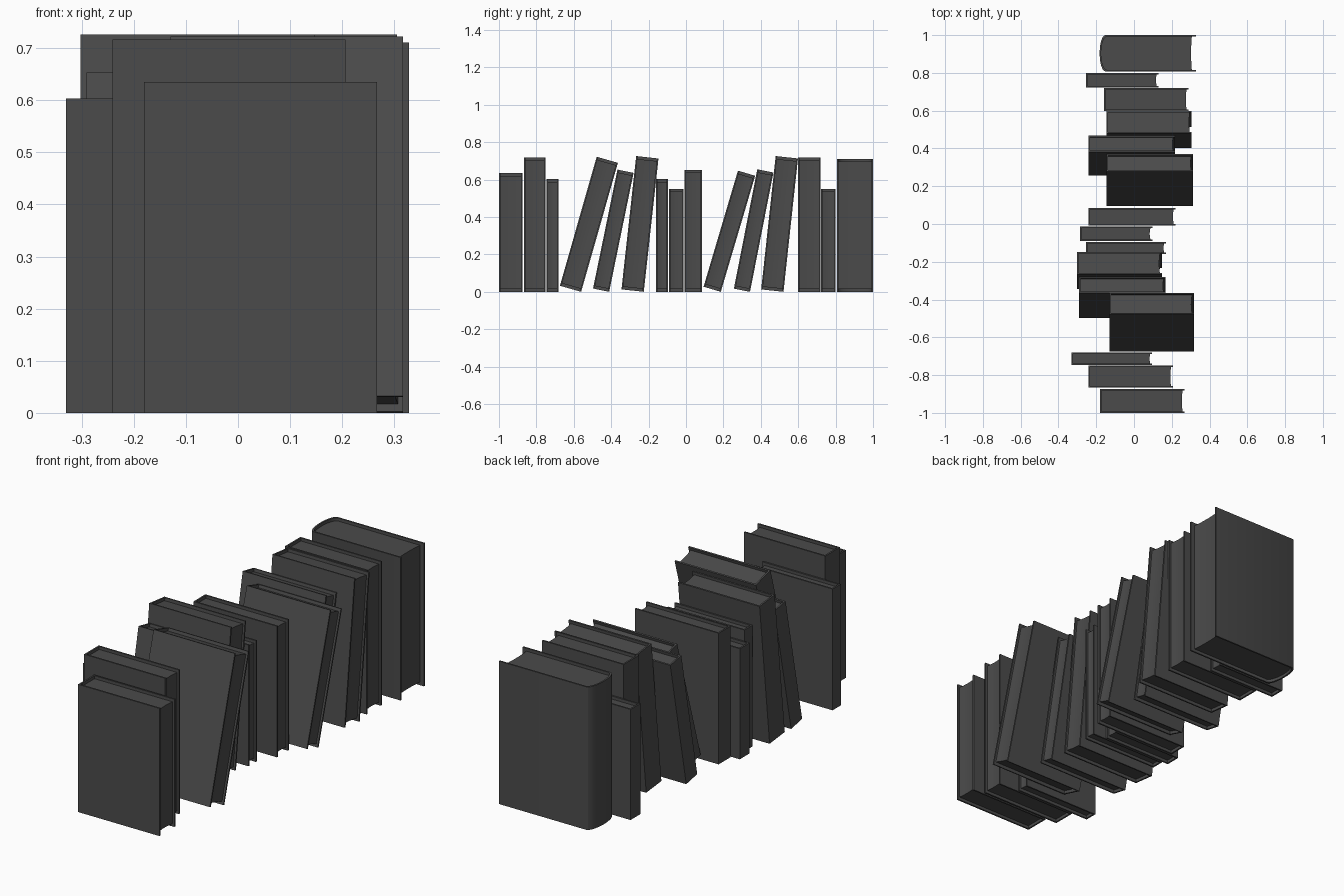
import bpy, math

if "Cube" in bpy.data.objects:
    bpy.data.objects.remove(bpy.data.objects["Cube"])

COVER = 0.008     # cover board thickness
RECESS = 0.015    # page block set back from the cover at top and bottom
N = 12            # spine curve segments

dark = bpy.data.materials.new("dark_grey")
dark.diffuse_color = (0.07, 0.07, 0.07, 1)
dark.use_nodes = True
dark.node_tree.nodes["Principled BSDF"].inputs["Base Color"].default_value = dark.diffuse_color


def prism(name, outline, z0, z1):
    n = len(outline)
    verts = [(x, y, z0) for x, y in outline] + [(x, y, z1) for x, y in outline]
    faces = [tuple(reversed(range(n))), tuple(range(n, 2 * n))]
    faces += [(i, (i + 1) % n, n + (i + 1) % n, n + i) for i in range(n)]
    mesh = bpy.data.meshes.new(name)
    mesh.from_pydata(verts, [], faces)
    mesh.materials.append(dark)
    ob = bpy.data.objects.new(name, mesh)
    bpy.context.collection.objects.link(ob)
    return ob


def spine(x, y0, y1, bulge):
    # flat spine, or half ellipse bulging towards -x, from y1 back to y0
    if not bulge:
        return [(x, y1), (x, y0)]
    mid, r = (y0 + y1) / 2, (y1 - y0) / 2
    return [(x + bulge * (1 - math.sin(math.pi * i / N)),
             mid + r * math.cos(math.pi * i / N)) for i in range(N + 1)]


def book(i, y, t, h, x0, x1, lean=0, bulge=0, inset=0.010):
    a = math.radians(lean)
    c = COVER
    # cover: U-shaped outline wrapping the spine
    outer = spine(x0, 0, t, bulge)
    inner = spine(x0 + c, c, t - c, bulge)
    cover = prism(f"book_cover_{i:02d}",
                  [(x1, t)] + outer + [(x1, 0), (x1, c)] + inner[::-1] + [(x1, t - c)],
                  0, h)
    # pages: block with slightly hollow fore-edge
    fore = [(x1 - inset - 0.004 * math.sin(math.pi * k / 6),
             c + (t - 2 * c) * k / 6) for k in range(7)]
    pages = prism(f"book_pages_{i:02d}", inner + fore, RECESS, h - RECESS)
    for ob in (cover, pages):
        ob.location = (0, y, t * math.sin(a))
        ob.rotation_euler = (-a, 0, 0)
        bpy.ops.object.select_all(action='DESELECT')
        ob.select_set(True)
        bpy.context.view_layer.objects.active = ob
        bpy.ops.object.shade_smooth_by_angle(angle=math.radians(30))


# y start, thickness, height, x spine, x fore-edge, lean angle
books = [
    (-1.000, 0.126, 0.635, -0.180, 0.267, 0),
    (-0.866, 0.116, 0.717, -0.241, 0.206, 0),
    (-0.746, 0.065, 0.603, -0.330, 0.096, 0),
    (-0.674, 0.118, 0.717, -0.130, 0.317, 15.9),
    (-0.497, 0.088, 0.649, -0.291, 0.167, 11.6),
    (-0.345, 0.120, 0.717, -0.302, 0.147, 6.3),
    (-0.160, 0.065, 0.603, -0.255, 0.170, 0),
    (-0.091, 0.078, 0.550, -0.287, 0.097, 0),
    (-0.008, 0.094, 0.652, -0.240, 0.220, 0),
    (0.094, 0.096, 0.647, -0.146, 0.313, 16.5),
    (0.256, 0.088, 0.650, -0.241, 0.217, 11.1),
    (0.402, 0.120, 0.717, -0.146, 0.305, 6.2),
    (0.598, 0.121, 0.717, -0.160, 0.288, 0),
    (0.723, 0.077, 0.550, -0.255, 0.130, 0),
]
for i, b in enumerate(books, 1):
    book(i, *b)

# thick volume with a rounded spine
book(15, 0.808, 0.192, 0.711, -0.182, 0.328, 0, bulge=0.03, inset=0.022)
